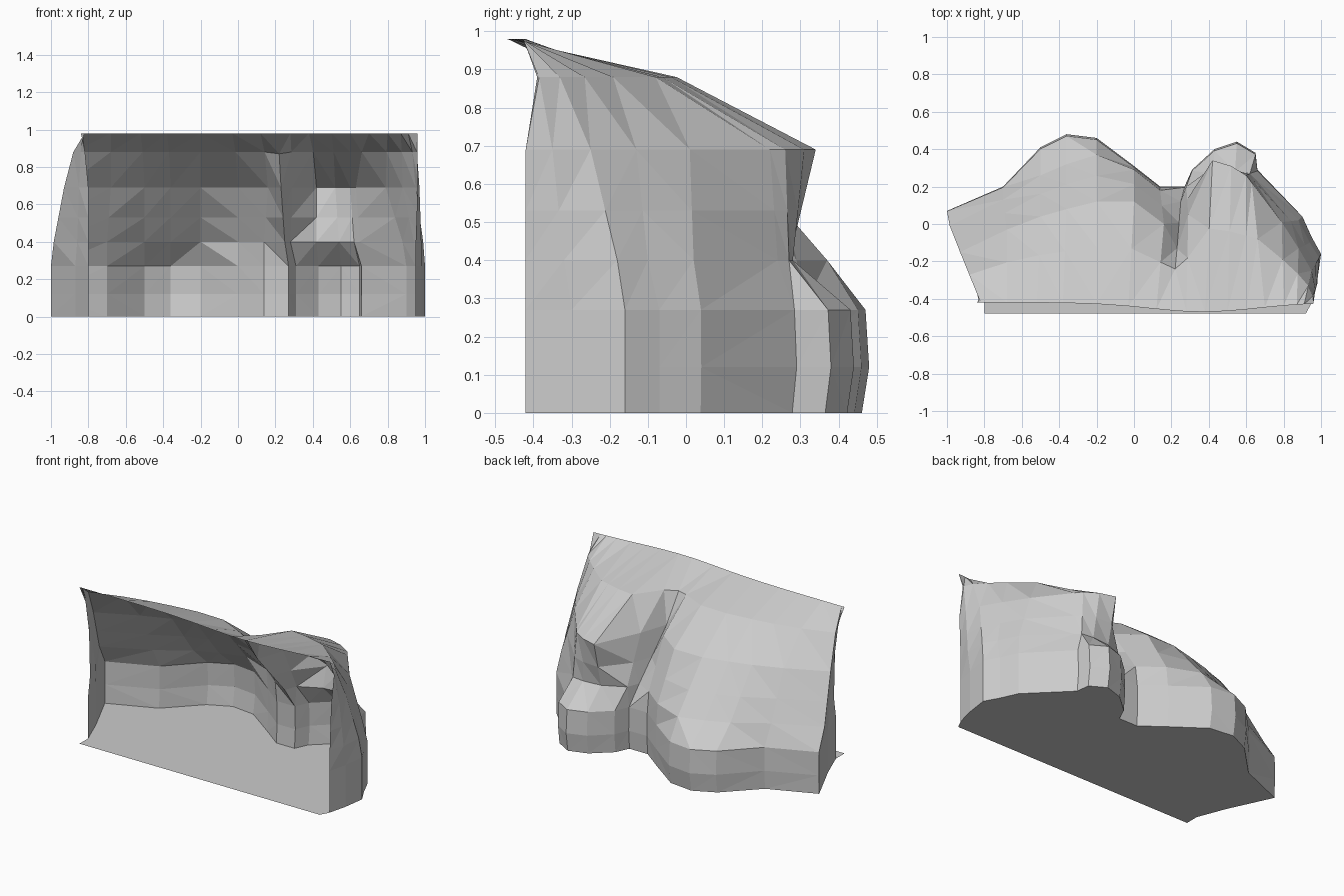
import bpy
import bmesh
from math import exp

cube = bpy.data.objects.get("Cube")
if cube:
    bpy.data.objects.remove(cube, do_unlink=True)

stone = bpy.data.materials.new("grey stone")
stone.use_nodes = True
stone.diffuse_color = (0.6, 0.6, 0.6, 1)
stone.node_tree.nodes["Principled BSDF"].inputs["Base Color"].default_value = stone.diffuse_color


def add_object(name, bm):
    """Turn a bmesh into a flat shaded stone object."""
    mesh = bpy.data.meshes.new(name)
    bm.to_mesh(mesh)
    bm.free()
    mesh.materials.append(stone)
    obj = bpy.data.objects.new(name, mesh)
    bpy.context.scene.collection.objects.link(obj)
    return obj


def level(contour, z, scale=1.0):
    """Raise a plan contour to a height, pulling its back in or out."""
    return [(x, y * scale if y > 0 else y, z) for x, y in contour]


def blend(lower, upper, factor, z):
    """Make an in-between level of two others."""
    return [(a[0] + (b[0] - a[0]) * factor, a[1] + (b[1] - a[1]) * factor, z)
            for a, b in zip(lower, upper)]


# Plan contours, from the left end of the opening round the back to the right end
foot = [(-.8, -.39), (-.87, -.21), (-1, .07), (-.7, .2), (-.5, .41),
        (-.36, .48), (-.2, .46), (0, .31), (.14, .2), (.27, .2),
        (.31, .29), (.43, .4), (.55, .44), (.65, .38), (.66, .29),
        (.9, .04), (.95, -.07), (1, -.16), (.98, -.3), (.95, -.42)]
waist = [(-.8, -.37), (-.86, -.23), (-.985, -.01), (-.7, .13), (-.5, .26),
         (-.36, .32), (-.2, .37), (0, .29), (.14, .18), (.25, .12),
         (.28, .2), (.42, .27), (.54, .28), (.62, .27), (.65, .24),
         (.88, .02), (.94, -.1), (.99, -.18), (.98, -.32), (.95, -.42)]
shoulder = [(-.8, -.38), (-.85, -.3), (-.93, -.15), (-.68, -.03), (-.5, .04),
            (-.36, .08), (-.2, .12), (0, .12), (.16, 0), (.23, -.13),
            (.29, .05), (.42, .34), (.52, .31), (.6, .26), (.63, .22),
            (.79, .01), (.88, -.13), (.95, -.25), (.97, -.35), (.96, -.42)]
rim_x = [-.84, -.83, -.82, -.68, -.52, -.38, -.2, -.03, .12, .22,
         .28, .38, .5, .6, .7, .8, .87, .91, .94, .96]

# Front lip of the roof, pushed forward over the right lobe
rim = [(x, -.42 - .05 * exp(-6 * (x - .37) ** 2), .98) for x in rim_x]
waist_level = level(waist, .4)
shoulder_level = level(shoulder, .69)
brow = [(x, max(y, -.39), z) for x, y, z in blend(shoulder_level, rim, .45, .88)]
# Top of the gully between the two lobes
brow[9] = (.22, -.24, .87)
levels = [level(foot, 0, .96), level(foot, .12), level(foot, .27, .98), waist_level,
          blend(waist_level, shoulder_level, .45, .53), shoulder_level, brow, rim]

# Rock shell: skin the levels into one open sheet of facets
bm = bmesh.new()
rows = [[bm.verts.new(p) for p in points] for points in levels]
for low, high in zip(rows, rows[1:]):
    for i in range(len(low) - 1):
        bm.faces.new((low[i + 1], low[i], high[i], high[i + 1]))
bmesh.ops.triangulate(bm, faces=bm.faces[:], quad_method='SHORT_EDGE')
add_object("rock_shell", bm)

# Flat floor reaching a little in front of the shell
bm = bmesh.new()
outline = levels[0] + [(.92, -.478, 0), (-.8, -.478, 0)]
floor = bm.faces.new([bm.verts.new(p) for p in outline])
floor.normal_update()
if floor.normal.z < 0:
    floor.normal_flip()
bmesh.ops.triangulate(bm, faces=[floor])
add_object("cave_floor", bm)
